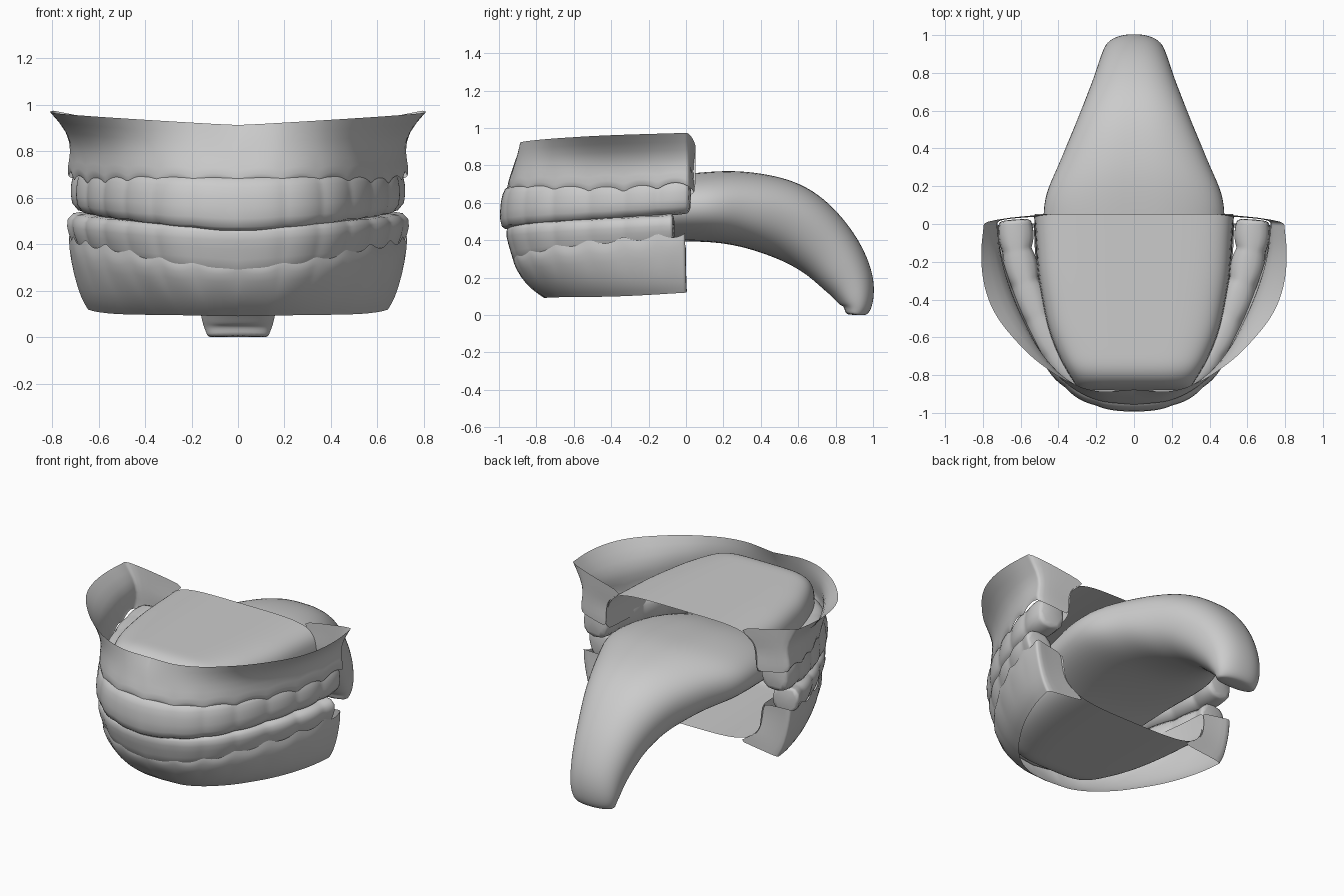
import bpy, bmesh, math
from mathutils import Vector

if "Cube" in bpy.data.objects:
    bpy.data.objects.remove(bpy.data.objects["Cube"])

# Outer dental arch, front centre to right back; one tooth per segment
ARCH = [Vector(p) for p in [(0, -.99), (.2, -.955), (.36, -.86), (.48, -.71),
                            (.57, -.52), (.64, -.33), (.685, -.15), (.70, .02)]]


def spline(pts, s):
    """Catmull-Rom through numbers or vectors, s in 0..len-1."""
    n = len(pts) - 1
    i = min(max(int(s), 0), n - 1)
    f = s - i
    b, c = pts[i], pts[i + 1]
    a = pts[i - 1] if i else 2 * b - c
    d = pts[i + 2] if i + 2 <= n else 2 * c - b
    return b + (c - a) * (.5 * f) + (2 * a - 5 * b + 4 * c - d) * (.5 * f * f) + (3 * b - a - 3 * c + d) * (.5 * f ** 3)


def arch(s):
    """Position and outward normal on the right half of the arch."""
    t = abs(s)
    if t < 1e-6:
        return ARCH[0], Vector((0, -1))
    p = spline(ARCH, t)
    g = (spline(ARCH, min(t + .02, 7)) - spline(ARCH, max(t - .02, 0))).normalized()
    return p, Vector((g.y, -g.x))


def build(name, rows, closed=False, caps=False):
    """Skin a list of equal-length point rows; closed wraps each row."""
    bm = bmesh.new()
    vs = [[bm.verts.new(p) for p in r] for r in rows]
    n = len(rows[0])
    for a, b in zip(vs, vs[1:]):
        for i in range(n if closed else n - 1):
            j = (i + 1) % n
            bm.faces.new((a[i], a[j], b[j], b[i]))
    if caps:
        bm.faces.new(vs[0][::-1])
        bm.faces.new(vs[-1])
    bmesh.ops.recalc_face_normals(bm, faces=bm.faces)
    me = bpy.data.meshes.new(name)
    bm.to_mesh(me)
    bm.free()
    ob = bpy.data.objects.new(name, me)
    bpy.context.collection.objects.link(ob)
    for f in me.polygons:
        f.use_smooth = True
    m = ob.modifiers.new("smooth", 'SUBSURF')
    m.levels = m.render_levels = 1


def mirror_row(half):
    return [Vector((-p.x, p.y, p.z)) for p in half[:0:-1]] + half


def bump(t):
    """0 at the gap between teeth, 1 at the middle of a tooth."""
    return abs(math.sin(math.pi * t)) ** .8


def gum(name, rows, t_end):
    """rows: (offsets front..back, heights front..back, scallop, wrap x, y, z)."""
    out = []
    n = 56
    for ds, zs, scallop, xw, yw, zw in rows:
        half = []
        for i in range(n + 1):
            t = t_end * i / n
            p, nrm = arch(t)
            q = p + nrm * spline(ds, 3 * i / n)
            half.append(Vector((max(q.x, 0), q.y, spline(zs, 3 * i / n) + scallop * bump(t))))
        e = half[-1].copy()
        for f in (.35, .7, 1):  # close the shell behind the last molar
            half.append(Vector((e.x + (xw - e.x) * f,
                                e.y + (yw - e.y) * f ** .6, e.z + (zw - e.z) * f)))
        out.append(mirror_row(half))
    build(name, out)


def teeth(name, section, t_end, scallop):
    """section: (offset front, offset back, z front, z back, bump, edge)."""
    rings = []
    n = 56
    for i in range(-n, n + 1):
        t = t_end * i / n
        f = abs(t) / 7
        p, nrm = arch(t)
        if t < 0:
            p, nrm = Vector((-p.x, p.y)), Vector((-nrm.x, nrm.y))
        ring = []
        for df, db, zf, zb, k, e in section:
            k *= .4 + .6 * f
            q = p + nrm * (df + (db - df) * f + k * (bump(t) - 1))
            ring.append(Vector((q.x, q.y, zf + (zb - zf) * f + e * scallop * (bump(t) - 1))))
        rings.append(ring)
    build(name, rings, closed=True, caps=True)


def vault(name, width, z_edge, z_mid, y_front, y_back, power):
    """Palate or mouth floor: a boxy vault between the inner gums."""
    rows = []
    n, m = 20, 24
    for i in range(n + 1):
        v = (i / n) ** 1.6
        y = y_front + (y_back - y_front) * v
        w = spline(width, 6 * v)
        rise = (1 - (1 - min(v / .2, 1)) ** 3) ** .4
        row = []
        for j in range(m + 1):
            u = math.sin(math.pi * (j / m - .5))
            r = (1 - min(abs(u), 1) ** power) ** (1 / power)
            row.append(Vector((w * u, y, z_edge + (z_mid - z_edge) * r * rise)))
        rows.append(row)
    build(name, rows)


# Upper gum: flared shell wrapping round into the palate
gum("upper_gum", [
    ([-.045, -.02, .005, .03], [.64, .65, .655, .685], .03, .53, .045, .65),
    ([-.025, -.005, .02, .04], [.67, .68, .685, .71], .025, .53, .045, .70),
    ([-.055, -.02, .01, .018], [.76, .77, .785, .80], 0, .525, .035, .77),
    ([-.08, -.03, .04, .035], [.84, .85, .87, .88], 0, .50, .045, .835),
    ([-.115, -.01, .142, .095], [.912, .935, .960, .975], 0, .40, .055, .895),
], 7)
vault("palate", [.29, .385, .45, .485, .51, .52, .53], .63, .90, -.885, .052, 5)

# Lower gum: shell curving inwards, wrapping round into the mouth floor
gum("lower_gum", [
    ([-.065, -.035, .01, .03], [.34, .38, .42, .455], -.035, .53, -.02, .42),
    ([-.06, -.025, .02, .03], [.295, .325, .36, .40], -.025, .53, -.02, .37),
    ([-.105, -.07, -.01, .01], [.20, .215, .235, .27], 0, .52, -.01, .28),
    ([-.165, -.13, -.05, -.02], [.135, .14, .15, .17], 0, .48, 0, .21),
    ([-.235, -.19, -.10, -.05], [.09, .095, .10, .12], 0, .36, 0, .155),
], 6.9)
vault("mouth_floor", [.25, .36, .44, .485, .51, .525, .53], .42, .15, -.83, 0, 4)

# Tooth rows as rounded, softly scalloped bands
teeth("upper_teeth", [
    (-.03, -.01, .70, .74, .01, 0), (.0, .022, .65, .70, .015, 0),
    (.013, .028, .56, .62, .015, 0), (.008, .018, .452, .54, .012, -.5),
    (-.05, -.14, .448, .535, -.01, -.5), (-.11, -.175, .55, .62, -.02, 0),
    (-.145, -.165, .70, .745, -.02, 0)], 7.0, .012)
teeth("lower_teeth", [
    (-.07, .0, .25, .36, .01, 0), (-.05, .035, .33, .43, .015, 0),
    (-.02, .055, .42, .48, .015, 0), (-.025, .045, .48, .552, .01, .5),
    (-.08, -.11, .48, .552, -.01, .5), (-.14, -.14, .41, .47, -.02, 0),
    (-.16, -.12, .28, .38, -.02, 0)], 6.5, .012)

# Tongue: spine stations (y, z), then half width and half thickness
spine = [Vector(p) for p in [(-.80, .39), (-.74, .405), (-.5, .48), (-.2, .555), (.1, .58), (.33, .565),
                             (.55, .50), (.73, .37), (.86, .205), (.912, .07), (.90, -.012)]]
half_w = [.13, .27, .40, .46, .48, .395, .30, .225, .18, .155, .125]
half_h = [.03, .07, .13, .17, .19, .205, .21, .18, .14, .092, .045]
rings = []
for i in range(41):
    s = i / 4
    c = spline(spine, s)
    g = (spline(spine, min(s + .05, 10)) - spline(spine, max(s - .05, 0))).normalized()
    w, h = spline(half_w, s), spline(half_h, s)
    ring = []
    for k in range(28):
        a = math.tau * k / 28
        ca, sa = math.cos(a), math.sin(a)
        x = w * math.copysign(abs(ca) ** .9, ca)
        o = h * math.copysign(abs(sa) ** .9, sa)
        if sa > 0:  # central groove
            o -= .08 * h * max(0, 1 - s / 8) * math.exp(-(x / .04) ** 2)
        ring.append(Vector((x, c.x - g.y * o, max(c.y + g.x * o, 0))))
    rings.append(ring)
build("tongue", rings, closed=True, caps=True)
